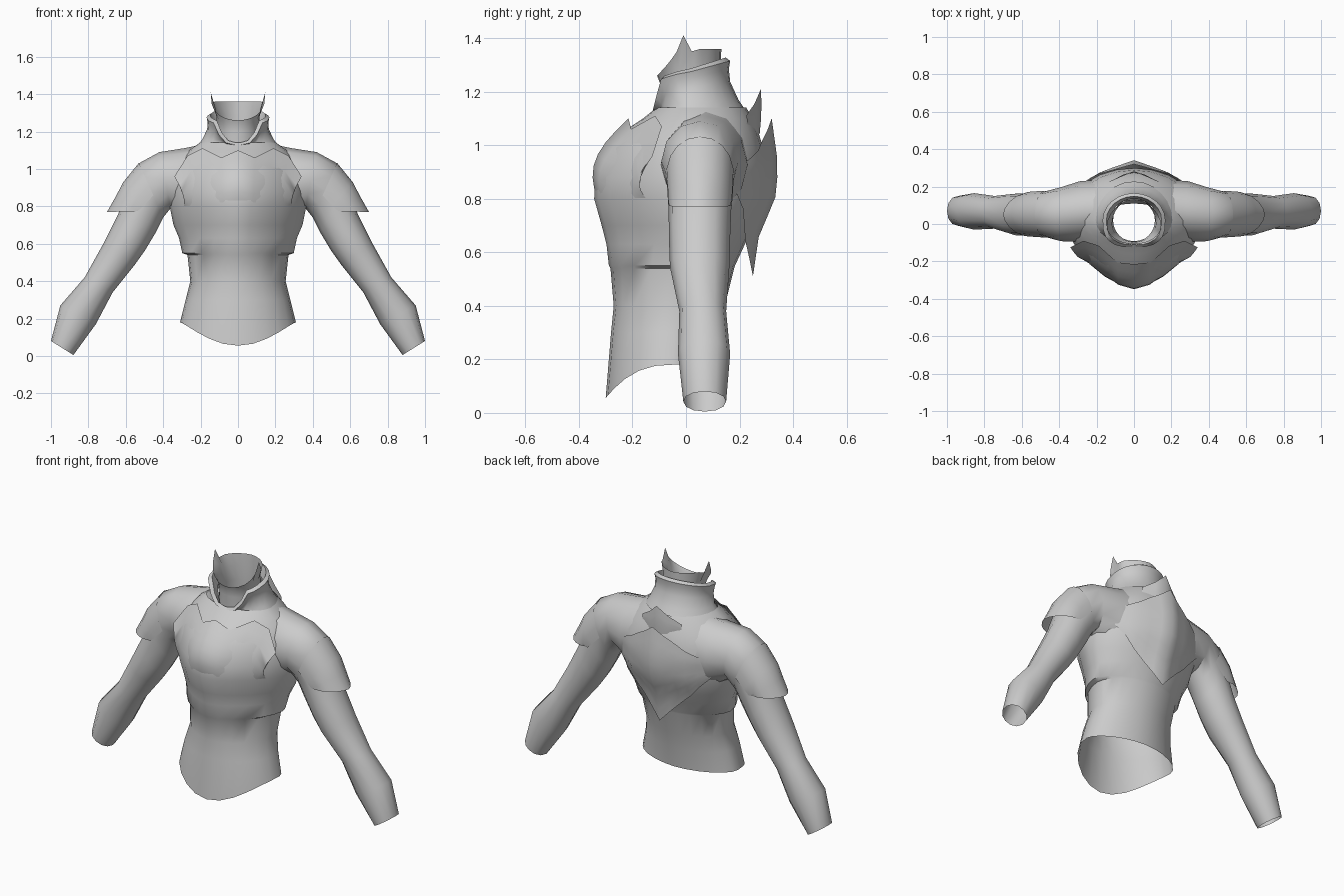
import bpy, bmesh, math

if "Cube" in bpy.data.objects:
    bpy.data.objects.remove(bpy.data.objects["Cube"])

grey = bpy.data.materials.new("cloth_grey")
grey.diffuse_color = (0.6, 0.6, 0.6, 1)
grey.use_nodes = True
grey.node_tree.nodes["Principled BSDF"].inputs["Base Color"].default_value = grey.diffuse_color


def spow(v, e):
    return math.copysign(abs(v) ** e, v)


def loft(name, rings, closed=True, mirror=False):
    """Skin a list of point rings; optionally mirror across x."""
    bm = bmesh.new()
    vs = [[bm.verts.new(p) for p in r] for r in rings]
    n = len(rings[0])
    for a, b in zip(vs, vs[1:]):
        for i in range(n if closed else n - 1):
            j = (i + 1) % n
            bm.faces.new((a[i], a[j], b[j], b[i]))
    if mirror:
        geo = bm.verts[:] + bm.edges[:] + bm.faces[:]
        dup = bmesh.ops.duplicate(bm, geom=geo)["geom"]
        for v in dup:
            if isinstance(v, bmesh.types.BMVert):
                v.co.x *= -1
        bmesh.ops.reverse_faces(bm, faces=[f for f in dup if isinstance(f, bmesh.types.BMFace)])
        bmesh.ops.remove_doubles(bm, verts=bm.verts[:], dist=0.0005)
    bmesh.ops.recalc_face_normals(bm, faces=bm.faces[:])
    me = bpy.data.meshes.new(name)
    bm.to_mesh(me)
    bm.free()
    me.materials.append(grey)
    ob = bpy.data.objects.new(name, me)
    bpy.context.collection.objects.link(ob)
    bpy.ops.object.select_all(action='DESELECT')
    ob.select_set(True)
    bpy.context.view_layer.objects.active = ob
    bpy.ops.object.shade_smooth_by_angle(angle=math.radians(50))
    return ob


def hoop(w, yf, yb, zfun, pf=2.0, pb=2.0, n=24, yc=0.02):
    """Horizontal body section; zfun gives height from the sine of the angle."""
    pts = []
    for i in range(n):
        t = 2 * math.pi * i / n
        c, s = math.cos(t), math.sin(t)
        p, d = (pf, yc - yf) if s < 0 else (pb, yb - yc)
        pts.append((w * spow(c, 2 / p), yc + d * spow(s, 2 / p), zfun(s)))
    return pts


def limb(top, bot, yf, yb, p=2.1, n=12, arc=None):
    """Tilted limb section between a top and a bottom point in the xz plane."""
    pts = []
    for i in range(n):
        t = 2 * math.pi * i / n if arc is None else -arc + 2 * arc * i / (n - 1)
        c, s = spow(math.cos(t), 2 / p), spow(math.sin(t), 2 / p)
        k = (1 - c) / 2
        pts.append((top[0] + (bot[0] - top[0]) * k,
                    (yf + yb) / 2 + (yb - yf) / 2 * s,
                    top[1] + (bot[1] - top[1]) * k))
    return pts


# torso: height, half width, front, back, front and back roundness, widest y
body = [(0.30, .280, -.280, .125, 2.0, 1.8, -.04), (0.40, .255, -.270, .145, 1.9, 1.9, -.02),
        (0.54, .270, -.282, .180, 1.8, 1.9, .0), (0.55, .298, -.288, .183, 1.7, 1.8, .0),
        (0.63, .315, -.297, .220, 1.6, 1.8, .01), (0.70, .345, -.315, .250, 1.55, 1.9, .02),
        (0.80, .365, -.343, .285, 1.6, 2.0, .02), (0.88, .368, -.338, .300, 1.6, 2.0, .02),
        (0.99, .345, -.295, .288, 1.6, 2.0, .02), (1.05, .305, -.235, .270, 1.6, 1.9, .02),
        (1.10, .260, -.160, .250, 1.8, 1.9, .02), (1.14, .205, -.110, .225, 2.0, 2.0, .02)]
rings = [hoop(.31, -.30, .11, lambda s: .18 - .125 * max(0, -s) ** 2.5, pb=1.8, yc=-.05)]
rings += [hoop(w, f, b, lambda s, z=z: z, pf, pb, yc=yc) for z, w, f, b, pf, pb, yc in body]
loft("torso", rings)


# folded collar, tilted up at the back, open in a V at the front
def rim(drop):
    def z(s):
        v = max(0, (-s - .72) / .28)
        return 1.275 + .04 * s - .11 * v - drop
    return z


def blend(k, base):
    top = rim(0)
    return lambda s: base + (top(s) - base) * k


loft("collar", [
    hoop(.225, -.105, .235, lambda s: 1.11),
    hoop(.190, -.098, .195, blend(.30, 1.11)),
    hoop(.165, -.105, .165, blend(.62, 1.11), pf=2.5),
    hoop(.162, -.118, .160, blend(.85, 1.11), pf=2.8),
    hoop(.168, -.125, .165, rim(0), pf=2.8),
    hoop(.148, -.112, .148, rim(-.012), pf=2.6),
    hoop(.125, -.098, .135, rim(.05))])


# neck lining with raised side points
def lining(s):
    if s <= 0:
        return 1.41 - .15 * abs(s) ** .65
    return 1.36 + .05 * max(0, 1 - s / .25) - .012 * max(0, 1 - abs(s - .3) / .2)


loft("neck_lining", [
    hoop(.120, -.092, .135, lambda s: 1.10),
    hoop(.112, -.095, .130, lambda s: 1.20),
    hoop(.118, -.098, .130, lambda s: 1.20 + (lining(s) - 1.20) * .55, yc=0),
    hoop(.146, -.108, .132, lining, pb=1.8, yc=-.01)])

# shoulders and arms
arm = [((.14, 1.14), (.20, .72), -.07, .235, 1.9), ((.28, 1.112), (.29, .74), -.095, .230, 1.9),
       ((.42, 1.09), (.36, .79), -.092, .197, 2.0), ((.53, 1.03), (.40, .74), -.072, .177),
       ((.585, .91), (.44, .66), -.065, .170), ((.64, .76), (.50, .56), -.064, .165),
       ((.72, .60), (.55, .49), -.060, .162), ((.82, .42), (.67, .34), -.025, .15),
       ((.95, .27), (.76, .17), -.03, .165), ((1.0, .08), (.88, .005), -.01, .15)]
loft("arms", [limb(*r) for r in arm], mirror=True)

# short flared sleeves over the upper arms
sleeve = [((.53, 1.032), (.40, .74), -.074, .179, 2.1), ((.613, .93), (.43, .72), -.070, .176, 2.1),
          ((.655, .85), (.45, .72), -.068, .173, 1.9), ((.70, .77), (.45, .775), -.064, .166, 1.7)]
loft("sleeves", [limb(*r, n=11, arc=1.75) for r in sleeve], closed=False, mirror=True)


def panel(name, tops, bottoms, bulge, steps=7):
    """Curved half panel between an upper and a lower edge, mirrored."""
    rows = []
    for k in range(steps + 1):
        u = k / steps
        rows.append([tuple(a + (b - a) * u + (bulge * math.sin(math.pi * u) * (1 - x / 6) if ax == 1 else 0)
                           for ax, (a, b) in enumerate(zip(t, bt)))
                     for x, (t, bt) in enumerate(zip(tops, bottoms))])
    return loft(name, rows, closed=False, mirror=True)


# chest panel with a zigzag upper edge, sinking into the torso below
panel("chest_panel",
      [(0, -.215, 1.10), (.09, -.205, 1.06), (.19, -.115, 1.11), (.27, -.09, 1.07), (.34, -.125, .96), (.29, -.175, .88)],
      [(0, -.330, .79), (.08, -.313, .79), (.15, -.276, .79), (.20, -.239, .79), (.25, -.191, .79), (.29, -.142, .79)],
      -.066)

# back panel: pointed at the top and bottom of the spine
spine = [(.51, .25), (.66, .272), (.80, .333), (.92, .345), (1.10, .32)]


def spine_y(z):
    for (z0, y0), (z1, y1) in zip(spine, spine[1:]):
        if z <= z1:
            return y0 + (y1 - y0) * (z - z0) / (z1 - z0)
    return spine[-1][1]


cols = [(0, .51, 1.10), (.06, .575, 1.055), (.12, .635, 1.02), (.18, .69, .98), (.24, .76, .95), (.30, .82, .92)]
loft("back_panel",
     [[(x, spine_y(lo + (hi - lo) * k / 8) - .375 * x - .8 * max(0, x - .18) ** 1.5, lo + (hi - lo) * k / 8)
       for x, lo, hi in cols]
      for k in range(9)], closed=False, mirror=True)

# small upper back flap
panel("upper_back_flap",
      [(0, .28, 1.21), (.06, .256, 1.155), (.13, .225, 1.11)],
      [(0, .275, 1.04), (.06, .262, 1.05), (.13, .225, 1.07)], .004, steps=3)
